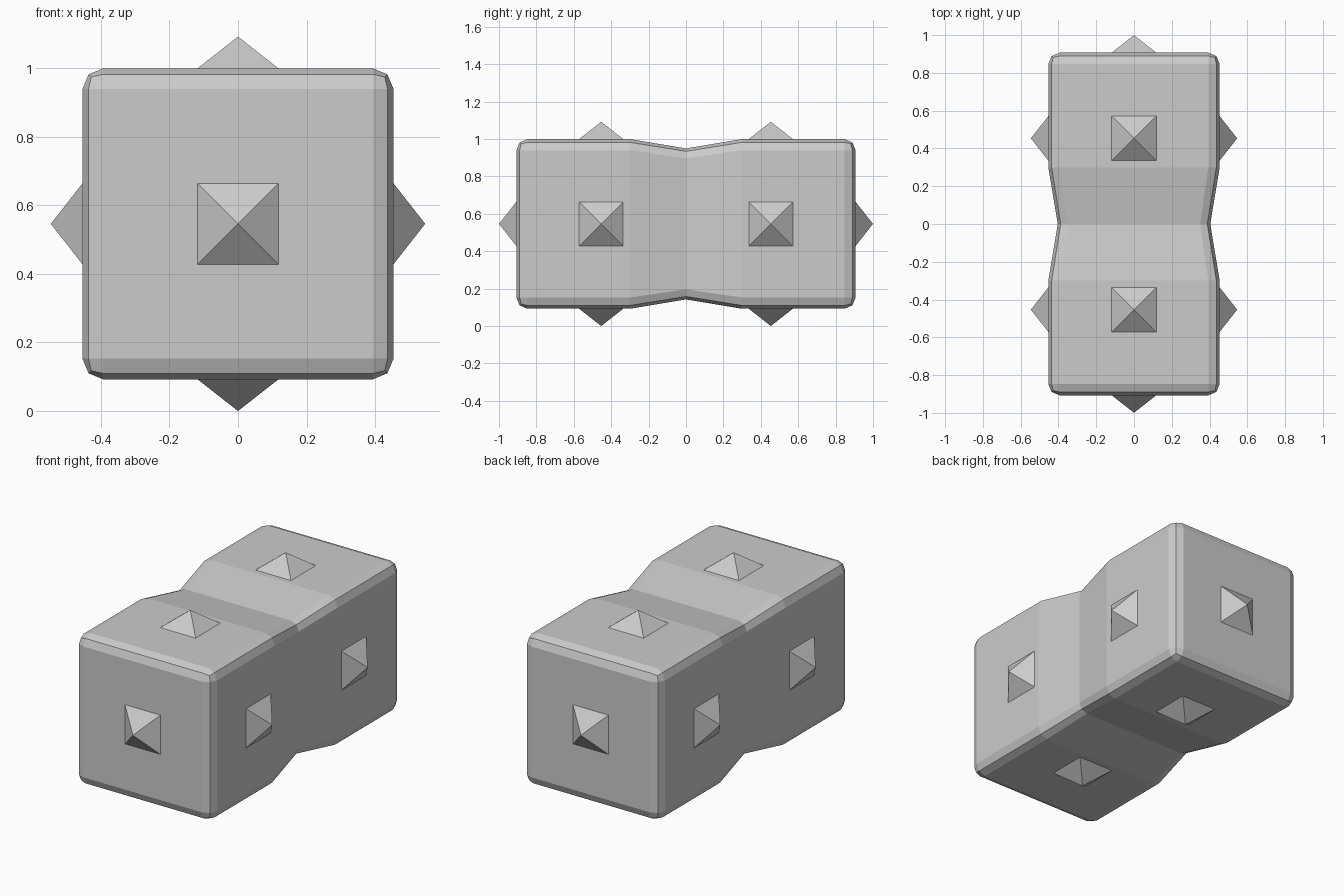
import bpy, bmesh, math
from mathutils import Vector, Matrix

if "Cube" in bpy.data.objects:
    bpy.data.objects.remove(bpy.data.objects["Cube"])

CZ = 0.546                 # height of the centre axis
HALF, LENGTH = 0.4535, 0.907   # half width/height, half length
SPIKE_H, SPIKE_R = 0.0925, 0.118
SINK = 0.004


def add_object(name, bm):
    bmesh.ops.recalc_face_normals(bm, faces=bm.faces)
    mesh = bpy.data.meshes.new(name)
    bm.to_mesh(mesh)
    bm.free()
    obj = bpy.data.objects.new(name, mesh)
    bpy.context.collection.objects.link(obj)
    return obj


# Body: long rounded box pinched in at the middle
bm = bmesh.new()
bmesh.ops.create_cube(bm, size=2, matrix=Matrix.Diagonal((HALF, LENGTH, HALF, 1)))
bmesh.ops.bevel(bm, geom=bm.edges[:], offset=0.06, segments=2, profile=0.5,
                affect='EDGES', clamp_overlap=True)
for y in (-0.3, 0, 0.3):
    bmesh.ops.bisect_plane(bm, geom=bm.verts[:] + bm.edges[:] + bm.faces[:],
                           plane_co=(0, y, 0), plane_no=(0, 1, 0))
waist = [v for v in bm.verts if abs(v.co.y) < 0.001]
bmesh.ops.scale(bm, vec=(0.89, 1, 0.89), verts=waist)
add_object("body", bm).location.z = CZ


# Spikes: four-sided pyramids standing on the faces
def spike(name, position, direction):
    bm = bmesh.new()
    height = SPIKE_H + SINK
    radius = SPIKE_R * height / SPIKE_H
    bmesh.ops.create_cone(bm, cap_ends=True, segments=4,
                          radius1=radius * math.sqrt(2), radius2=0, depth=height)
    bmesh.ops.remove_doubles(bm, verts=bm.verts[:], dist=0.0001)
    xs = [v.co.x for v in bm.verts]
    if max(xs) > radius * 1.2:      # turn the base square to the axes
        bmesh.ops.rotate(bm, verts=bm.verts[:], matrix=Matrix.Rotation(math.pi / 4, 3, 'Z'))
    d = Vector(direction)
    axis = Vector((0, 0, 1))
    rot = Matrix.Rotation(math.pi, 3, 'X') if d.z < -0.5 else axis.rotation_difference(d).to_matrix()
    bmesh.ops.rotate(bm, verts=bm.verts[:], matrix=rot)
    obj = add_object(name, bm)
    obj.location = Vector(position) + d * (height / 2 - SINK)


for side, y in (("front", -0.4535), ("back", 0.4535)):
    s = math.copysign(1, y)
    spike(side + "_end_spike", (0, s * LENGTH, CZ), (0, s, 0))
    spike(side + "_left_spike", (-HALF, y, CZ), (-1, 0, 0))
    spike(side + "_right_spike", (HALF, y, CZ), (1, 0, 0))
    spike(side + "_top_spike", (0, y, CZ + HALF), (0, 0, 1))
    spike(side + "_bottom_spike", (0, y, CZ - HALF), (0, 0, -1))
